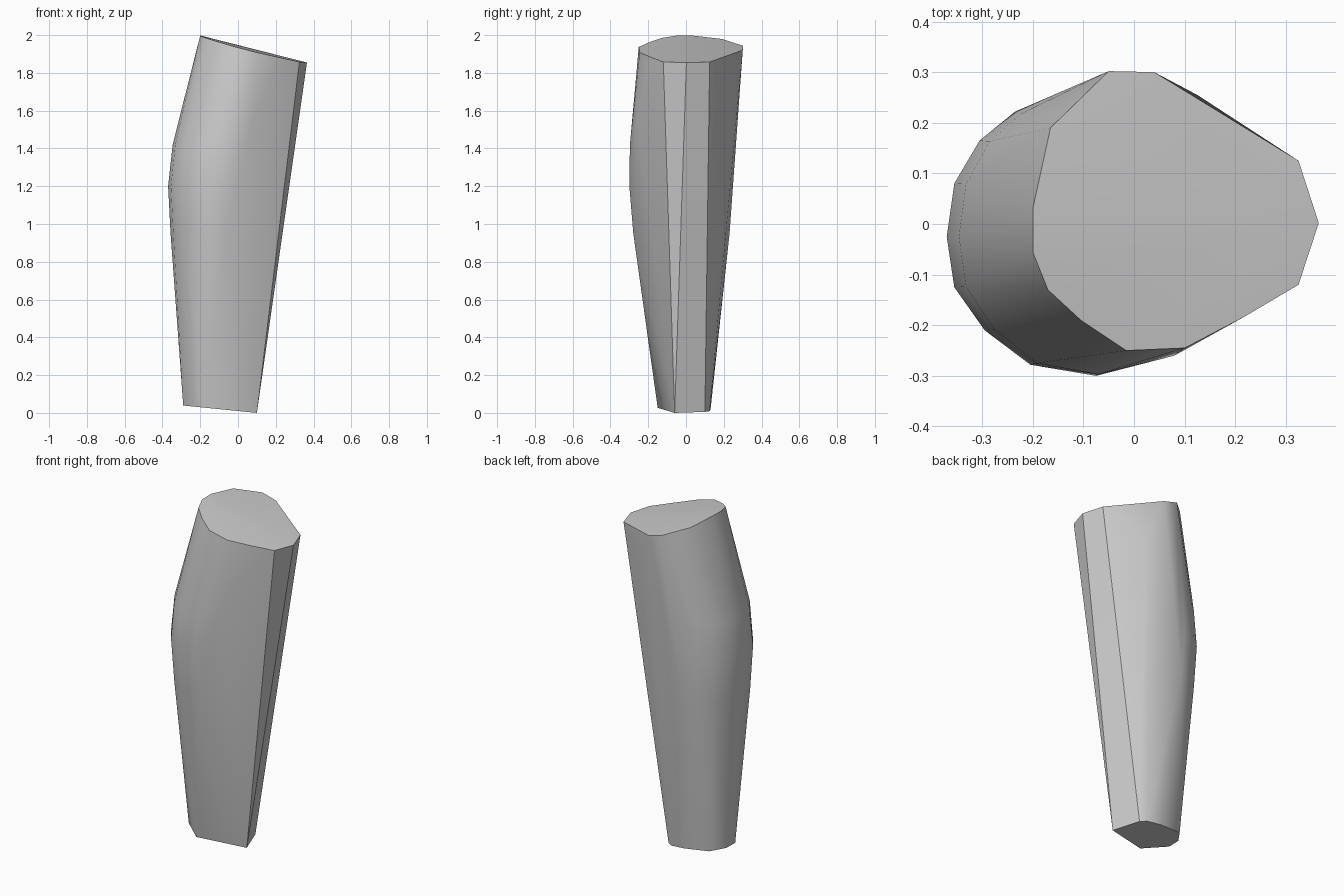
import bpy, bmesh, math

cube = bpy.data.objects.get("Cube")
if cube:
    bpy.data.objects.remove(cube, do_unlink=True)

# Plain grey material
grey = bpy.data.materials.new("plain grey")
grey.use_nodes = True
colour = (0.6, 0.6, 0.6, 1)
grey.diffuse_color = colour
grey.node_tree.nodes["Principled BSDF"].inputs["Base Color"].default_value = colour

# Outlines of the slanted upper cut, the bulge and the slanted lower cut
top = [(-.2, -.055), (-.2, .03), (-.165, .19), (-.05, .302), (.04, .3),
       (.325, .125), (.365, .002), (.325, -.12), (.215, -.185),
       (.1, -.245), (-.015, -.25), (-.105, -.19), (-.17, -.13)]
bulge = [(-.15, .248), (-.235, .222), (-.305, .165), (-.355, .08), (-.37, -.025),
         (-.355, -.125), (-.295, -.21), (-.205, -.278), (-.075, -.3)]
bottom = [(.1, -.06), (.045, .1), (.01, .125), (-.08, .13), (-.23, .11),
          (-.288, .03), (-.29, -.05), (-.17, -.15)]


def top_height(x, y):
    return 2 - .257 * (x + .2) - .06 * abs(y)


def bottom_height(x):
    return .1 * (.1 - x)


points = [(x, y, top_height(x, y)) for x, y in top]
points += [(x, y, bottom_height(x)) for x, y in bottom]
# Three bulge rings, the widest in the middle
for z, sx, sy in ((1.42, .935, .99), (1.2, 1, 1), (.95, .965, .93)):
    points += [(x * sx, y * sy, z) for x, y in bulge]
# Small ridges running up to the upper cut
points += [(.08, -.26, 1.55), (.125, .255, 1.7)]

# Limb section as the hull of the outlines
bm = bmesh.new()
for p in points:
    bm.verts.new(p)
hull = bmesh.ops.convex_hull(bm, input=bm.verts[:])
loose = [v for v in bm.verts if not v.link_faces]
bmesh.ops.delete(bm, geom=loose, context='VERTS')
bmesh.ops.dissolve_limit(bm, angle_limit=math.radians(.5),
                         verts=bm.verts[:], edges=bm.edges[:])
bmesh.ops.recalc_face_normals(bm, faces=bm.faces[:])
mesh = bpy.data.meshes.new("lower_leg")
bm.to_mesh(mesh)
bm.free()
mesh.materials.append(grey)
leg = bpy.data.objects.new("lower_leg", mesh)
bpy.context.collection.objects.link(leg)

# Smooth sides with sharp cuts
bpy.ops.object.select_all(action='DESELECT')
leg.select_set(True)
bpy.context.view_layer.objects.active = leg
bpy.ops.object.shade_smooth_by_angle(angle=math.radians(30))
